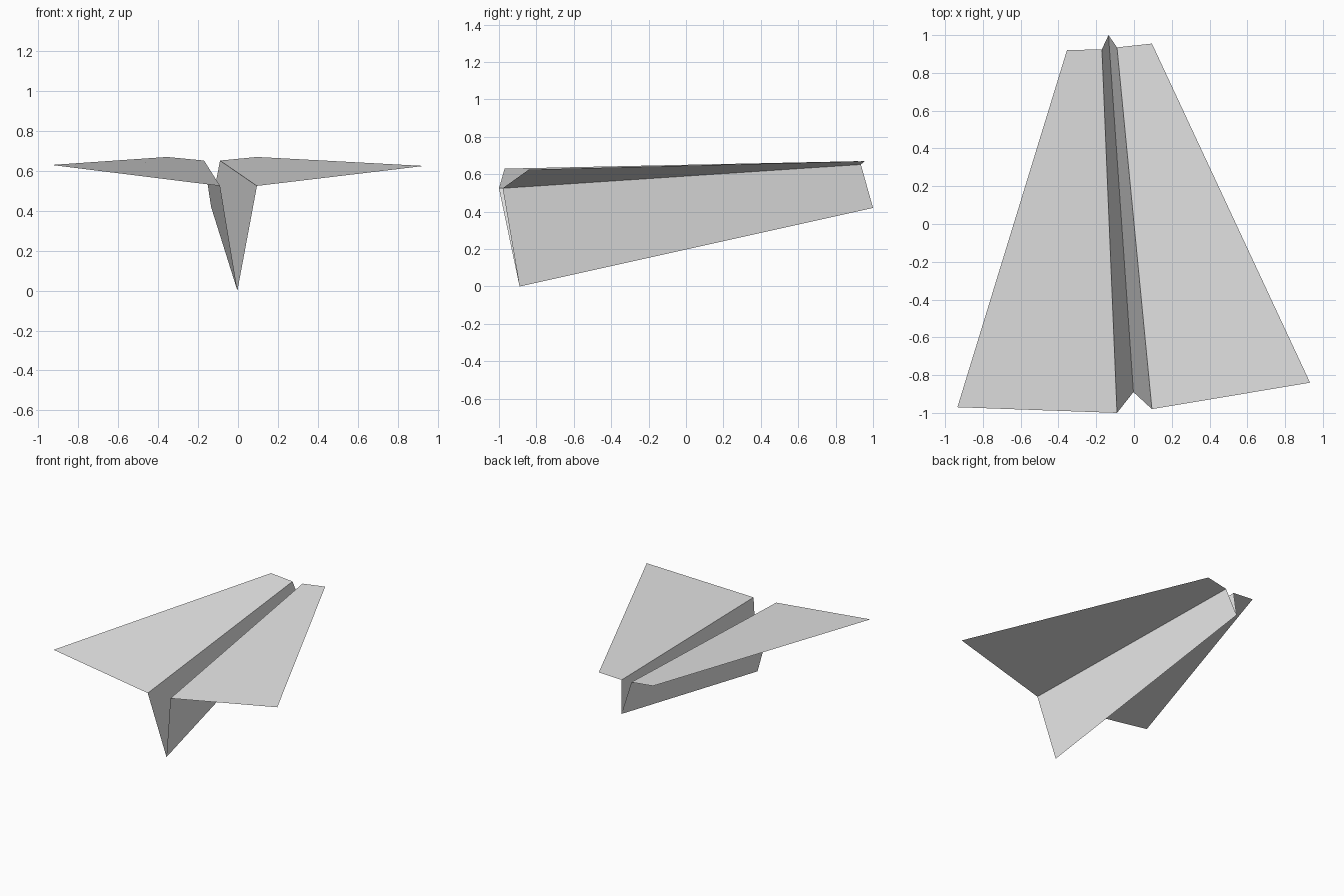
import bpy
import bmesh

cube = bpy.data.objects.get("Cube")
if cube:
    bpy.data.objects.remove(cube, do_unlink=True)

# Single paper colour
paper = bpy.data.materials.new("pale_grey_paper")
paper.use_nodes = True
PALE_GREY = (0.8, 0.8, 0.8, 1.0)
paper.diffuse_color = PALE_GREY
paper.node_tree.nodes["Principled BSDF"].inputs["Base Color"].default_value = PALE_GREY

# Fold lines of the sheet, each running from its front end to its back end
right_tip = ((-0.935, -0.97, 0.63), (-0.355, 0.92, 0.67))
right_crease = ((-0.09, -1.0, 0.525), (-0.17, 0.925, 0.652))
keel = ((-0.003, -0.89, 0.0), (-0.135, 1.0, 0.42))
left_crease = ((0.095, -0.98, 0.525), (-0.09, 0.935, 0.652))
left_tip = ((0.932, -0.84, 0.625), (0.095, 0.955, 0.67))


def folded_sheet(name, *folds):
    """Span flat paper panels between neighbouring fold lines."""
    bm = bmesh.new()
    rows = [[bm.verts.new(p) for p in fold] for fold in folds]
    for a, b in zip(rows, rows[1:]):
        bm.faces.new((a[0], b[0], b[1], a[1]))
    mesh = bpy.data.meshes.new(name)
    bm.to_mesh(mesh)
    bm.free()
    mesh.materials.append(paper)
    obj = bpy.data.objects.new(name, mesh)
    bpy.context.collection.objects.link(obj)
    return obj


# Wings and the V-shaped body fold between them
folded_sheet("right_wing", right_tip, right_crease)
folded_sheet("body_fold", right_crease, keel, left_crease)
folded_sheet("left_wing", left_crease, left_tip)
